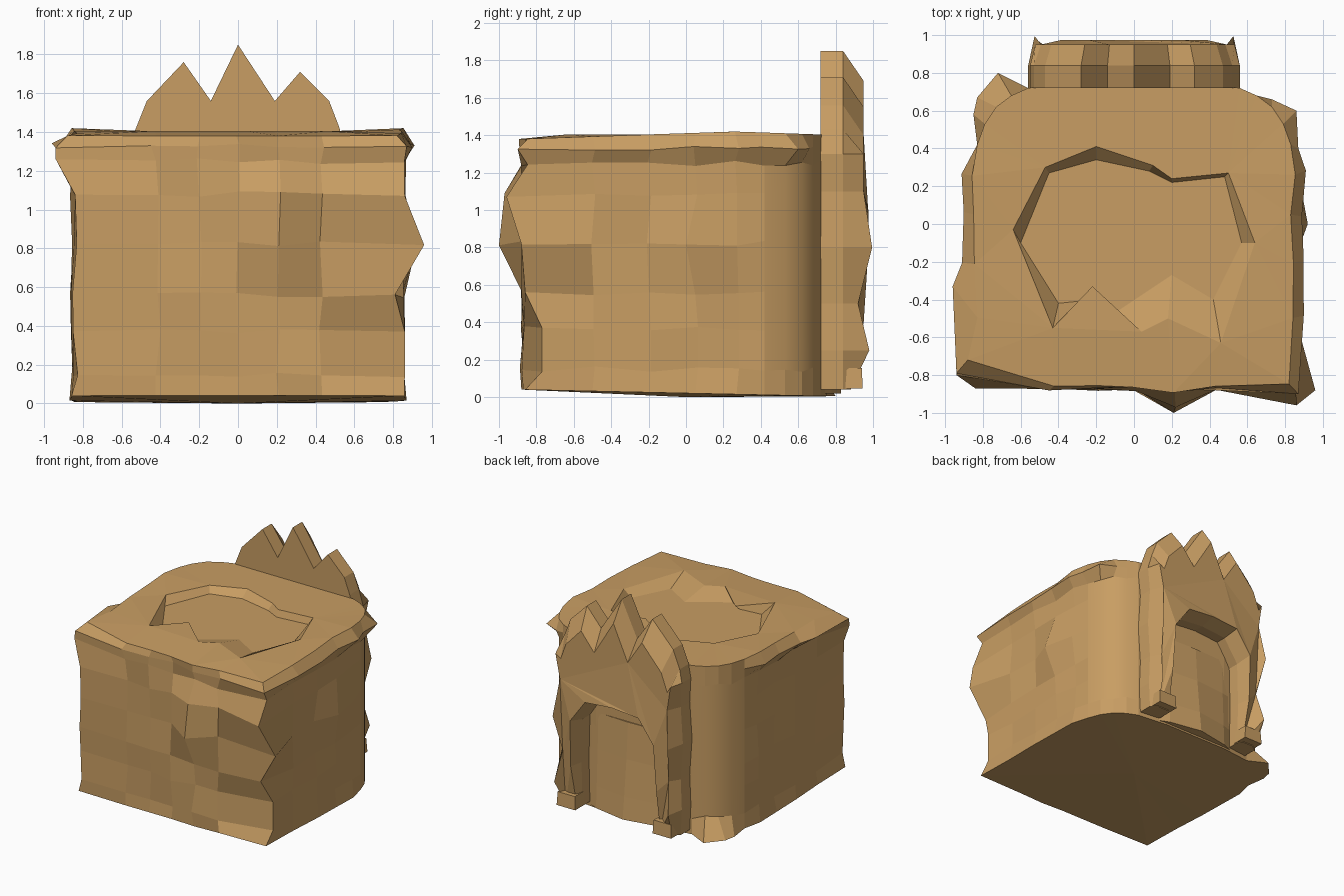
import bpy, bmesh, math, random
from mathutils import Vector

if "Cube" in bpy.data.objects:
    bpy.data.objects.remove(bpy.data.objects["Cube"])

random.seed(4)
mat = bpy.data.materials.new("sandstone tan")
mat.diffuse_color = (0.58, 0.34, 0.125, 1)
mat.use_nodes = True
mat.node_tree.nodes["Principled BSDF"].inputs["Base Color"].default_value = mat.diffuse_color


def finish(bm, name):
    bmesh.ops.recalc_face_normals(bm, faces=bm.faces[:])
    me = bpy.data.meshes.new(name)
    bm.to_mesh(me)
    bm.free()
    me.materials.append(mat)
    ob = bpy.data.objects.new(name, me)
    bpy.context.collection.objects.link(ob)
    return ob


def bridge(bm, a, b):
    n = len(a)
    return [bm.faces.new((a[i], a[(i + 1) % n], b[(i + 1) % n], b[i])) for i in range(n)]


def cap(bm, loop):
    f = bm.faces.new(loop)
    f.normal_update()
    bmesh.ops.triangulate(bm, faces=[f], ngon_method='EAR_CLIP')


# Rock body: plan outline repeated at several heights
front = [(-.85, -.86), (-.42, -.87), (-.2, -.87), (0, -.87), (.21, -.88), (.43, -.87), (.85, -.86)]
side = [(.85, -.5), (.86, -.2), (.86, .05), (.86, .27), (.83, .42),
        (.79, .53), (.73, .62), (.65, .68), (.56, .72), (.3, .75)]
plan = front + side + [(-x, y) for x, y in reversed(side)]
heights = [.04, .15, .37, .56, .82, 1.08, 1.25, 1.33, 1.40]
swell = [1.01, .99, .985, .99, .995, .99, .995, 1.05, .98]

bm = bmesh.new()
rings = []
for k, (z, s) in enumerate(zip(heights, swell)):
    ring = []
    for i, (x, y) in enumerate(plan):
        rear = y > .4
        j = 0 if rear or k == 0 else .015
        f = s if not rear else 1
        px = x * f + random.uniform(-j, j)
        py = y + random.uniform(-j, j)
        pz = z + (random.uniform(-.015, .015) if 0 < k < 8 else 0)
        if k == 0:
            pz = .04 - .035 * (y + .87) / 1.6
        if k == 8:
            pz = 1.385 + .035 * (1 - abs(y - .26))
        ring.append(Vector((px, py, pz)))
    rings.append(ring)
# jutting stones: (height index, point index, x, y)
for k, i, x, y in [(4, 6, .96, -.88), (5, 6, .86, -.96), (4, 4, .21, -1.0), (5, 4, .22, -.97),
                   (3, 6, .81, -.86), (2, 6, .86, -.77), (1, 6, .86, -.77), (7, 6, .87, -.9),
                   (7, 0, -.94, -.79), (8, 0, -.88, -.72), (7, 26, -.96, -.33), (6, 0, -.94, -.8),
                   (5, 0, -.84, -.87), (4, 9, .92, 0), (7, 12, .86, .6), (7, 11, .87, .4),
                   (7, 13, .73, .66), (0, 19, -.72, .8), (0, 20, -.83, .67), (0, 21, -.85, .58)]:
    rings[k][i].x, rings[k][i].y = x, y
vr = [[bm.verts.new(p) for p in r] for r in rings]
for k, (lo, hi) in enumerate(zip(vr, vr[1:])):
    for f in bridge(bm, lo, hi):
        c = f.calc_center_median()
        f.smooth = c.y > .4 and abs(c.x) > .5 and 0 < k < 6
bottom = bm.verts.new((0, 0, 0))
for i in range(len(plan)):
    bm.faces.new((vr[0][i], vr[0][i - 1], bottom))

# Sunken crater in the roof
rim = [(-.64, -.03), (-.47, .3), (-.2, .41), (.1, .31), (.2, .24), (.5, .27),
       (.64, -.1), (.46, -.63), (.18, -.5), (.04, -.57), (-.22, -.33), (-.43, -.55)]
pit = [(-.6, -.1), (-.45, .27), (-.2, .34), (.08, .28), (.2, .22), (.48, .25),
       (.57, -.1), (.42, -.4), (.2, -.27), (-.1, -.47), (-.21, -.4), (-.4, -.42)]
rv = [bm.verts.new((x, y, 1.405)) for x, y in rim]
pv = [bm.verts.new((x, y, 1.35)) for x, y in pit]
bridge(bm, rv, pv)
cap(bm, pv)
edges = [bm.edges.get((l[i - 1], l[i])) for l in (rv, vr[-1]) for i in range(len(l))]
bmesh.ops.triangle_fill(bm, edges=edges, use_beauty=True, normal=(0, 0, 1))
finish(bm, "rock_body")

# Doorway slab with a jagged crown; the outline runs round the outside, then the arch
outer = [(-.54, .04), (-.55, .25), (-.54, .5), (-.56, .8), (-.54, 1.1), (-.55, 1.3), (-.53, 1.41),
         (-.47, 1.56), (-.28, 1.76), (-.14, 1.56), (0, 1.85), (.19, 1.56), (.32, 1.71), (.47, 1.56),
         (.52, 1.43), (.56, 1.3), (.54, 1.1), (.56, .8), (.54, .5), (.55, .25), (.54, .04)]
arch = [(.36, .04), (.37, .4), (.36, .76), (.23, .95), (0, .97), (-.23, .95), (-.36, .76),
        (-.37, .4), (-.36, .04)]
push = {.04: (.9, -.07), .25: (.95, .03), .5: (.9, -.03), .8: (.94, .045), 1.1: (.91, 0), 1.3: (.95, 0)}
bm = bmesh.new()
layers = []
for y, back in ((.72, 0), (.84, 0), (.95, 1)):
    loop = []
    for x, z in outer:
        dy = 0
        if back:
            fx, dy = push.get(z, (.93, 0))
            x *= fx
            if z > 1.35:
                z -= .16
        loop.append(bm.verts.new((x, y + dy, z)))
    for x, z in arch:
        dy = 0
        if back:
            dy = {.04: -.07, .4: 0}.get(z, .025)
            x *= 1.06
            z += .03 if z > .7 else 0
        loop.append(bm.verts.new((x, y + dy, z)))
    layers.append(loop)
for a, b in zip(layers, layers[1:]):
    bridge(bm, a, b)
cap(bm, layers[0])
cap(bm, layers[-1])
finish(bm, "doorway_slab")

# Foot stones either side of the door
for s, name in ((-1, "left"), (1, "right")):
    bm = bmesh.new()
    bmesh.ops.create_cube(bm, size=1)
    for v in bm.verts:
        t = .92 if v.co.z > 0 else 1
        v.co = (s * .44 + v.co.x * .17 * t, .88 + v.co.y * .13 * t, .1 + v.co.z * .11)
    finish(bm, name + "_foot_stone")

# Bulging wall and threshold inside the doorway
bm = bmesh.new()
xs = (-.37, -.28, 0, .28, .37)
rows = []
for z, d in ((.02, .09), (.2, .07), (.5, .04), (.8, .02)):
    rows.append([bm.verts.new((x, .74 + d * (1 - (x / .37) ** 2), z)) for x in xs])
for a, b in zip(rows, rows[1:]):
    bridge(bm, a, b)
cap(bm, rows[0])
cap(bm, rows[-1])
finish(bm, "threshold")
